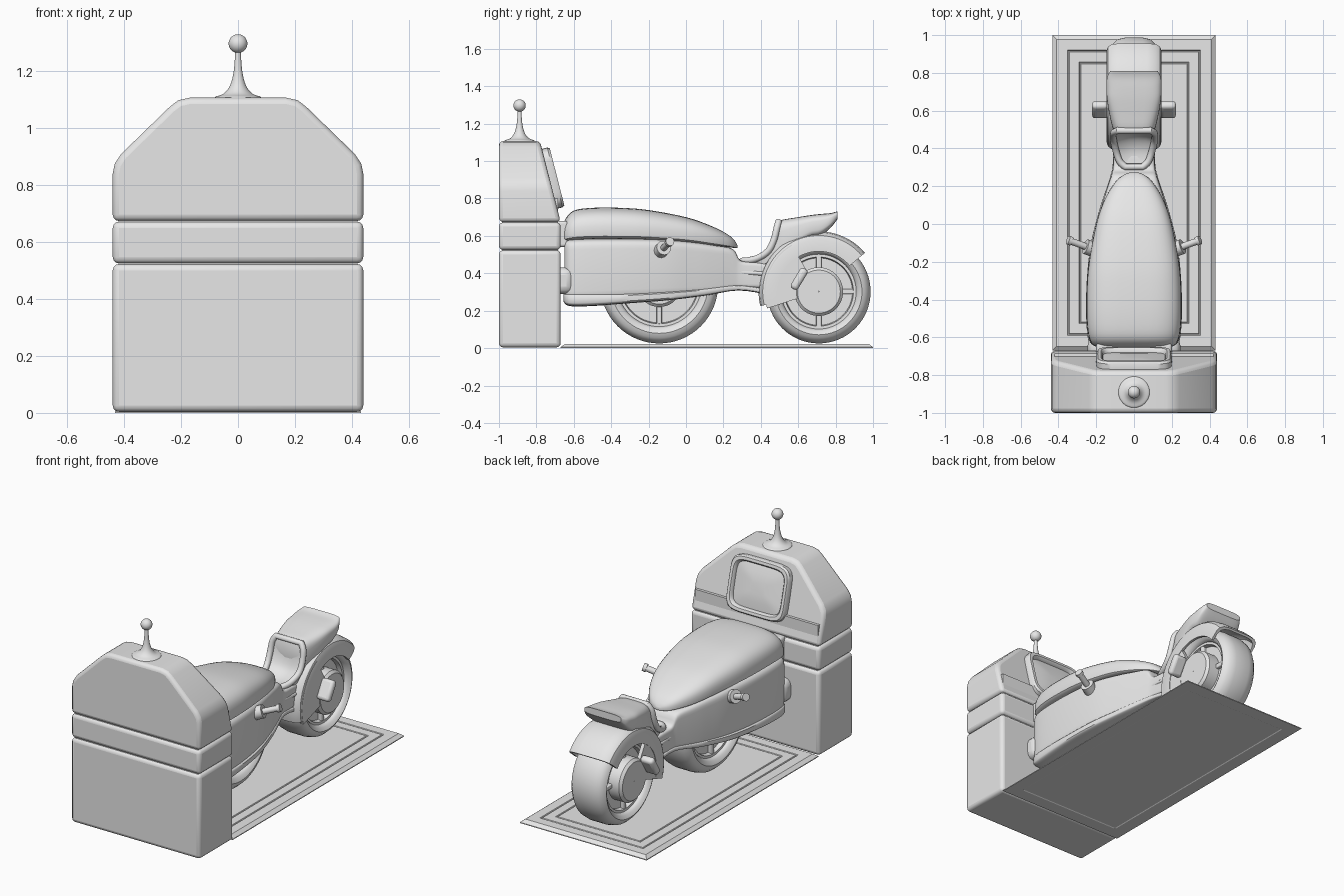
import bpy, bmesh, math
from mathutils import Vector, Matrix

if "Cube" in bpy.data.objects:
    bpy.data.objects.remove(bpy.data.objects["Cube"])

grey = bpy.data.materials.new("plain_grey")
grey.diffuse_color = (0.8, 0.8, 0.8, 1)
grey.use_nodes = True
grey.node_tree.nodes["Principled BSDF"].inputs["Base Color"].default_value = grey.diffuse_color


def finish(ob, angle=35):
    ob.data.materials.append(grey)
    bpy.ops.object.select_all(action='DESELECT')
    ob.select_set(True)
    bpy.context.view_layer.objects.active = ob
    bpy.ops.object.shade_smooth_by_angle(angle=math.radians(angle))
    return ob


def skin(name, rings, closed=False, bevel=0, angle=35):
    """Bridge equal-length rings of points into one solid."""
    bm = bmesh.new()
    vs = [[bm.verts.new(p) for p in r] for r in rings]
    n = len(vs[0])
    for i in range(len(vs) if closed else len(vs) - 1):
        a, b = vs[i], vs[(i + 1) % len(vs)]
        for j in range(n):
            k = (j + 1) % n
            bm.faces.new((a[j], a[k], b[k], b[j]))
    if not closed:
        bm.faces.new(vs[0])
        bm.faces.new(vs[-1])
    bmesh.ops.recalc_face_normals(bm, faces=bm.faces)
    me = bpy.data.meshes.new(name)
    bm.to_mesh(me)
    bm.free()
    ob = bpy.data.objects.new(name, me)
    bpy.context.collection.objects.link(ob)
    finish(ob, angle)
    if bevel:
        m = ob.modifiers.new("bevel", 'BEVEL')
        m.width, m.segments, m.limit_method = bevel, 3, 'ANGLE'
        m.angle_limit = math.radians(30)
        m.harden_normals = False
    return ob


def box(name, c, s, bevel=0.01, rot=None):
    rot = rot or Matrix.Identity(3)
    rings = [[Vector(c) + rot @ Vector((x * s[0], y * s[1], z * s[2]))
              for x, y in ((-.5, -.5), (.5, -.5), (.5, .5), (-.5, .5))] for z in (-.5, .5)]
    return skin(name, rings, bevel=bevel)


def spw(v, p):
    return math.copysign(abs(v) ** p, v)


def smooth(pts, steps=4):
    """Catmull-Rom resampling of a list of tuples."""
    P = [Vector(p) for p in pts]
    out = []
    for i in range(len(P) - 1):
        a, b, c, d = P[max(i - 1, 0)], P[i], P[i + 1], P[min(i + 2, len(P) - 1)]
        for k in range(steps):
            t = k / steps
            out.append(0.5 * (2 * b + (c - a) * t + (2 * a - 5 * b + 4 * c - d) * t * t
                              + (3 * b - a - 3 * c + d) * t ** 3))
    return out + [P[-1]]


def loft(name, stations, p=0.4, dome=False, n=40):
    """Stations (y, z0, z1, half width), superellipse sections along y."""
    rings = []
    for y, z0, z1, w in smooth([Vector(s) for s in stations]):
        ring = []
        for j in range(n):
            t = 2 * math.pi * j / n
            x, s = w * spw(math.cos(t), p), spw(math.sin(t), p)
            if dome:
                z = z0 + (z1 - z0) * (0.15 + (0.85 if s > 0 else 0.15) * s)
            else:
                z = (z0 + z1) / 2 + (z1 - z0) / 2 * s
            ring.append((x, y, z))
        rings.append(ring)
    return skin(name, rings)


def lathe_x(name, prof, cy, cz, a0=0, a1=360, n=64):
    """Revolve a closed (x, r) profile about an axis along x."""
    full = a1 - a0 == 360
    rings = []
    for i in range(n if full else n + 1):
        a = math.radians(a0 + (a1 - a0) * i / n)
        rings.append([(x, cy + r * math.cos(a), cz + r * math.sin(a)) for x, r in prof])
    return skin(name, rings, closed=full)


def tube(name, pts, r, cyclic=False):
    cu = bpy.data.curves.new(name, 'CURVE')
    cu.dimensions, cu.bevel_depth, cu.bevel_resolution, cu.use_fill_caps = '3D', r, 4, True
    sp = cu.splines.new('POLY')
    sp.points.add(len(pts) - 1)
    for q, p in zip(sp.points, pts):
        q.co = (*p, 1)
    sp.use_cyclic_u = cyclic
    ob = bpy.data.objects.new(name, cu)
    bpy.context.collection.objects.link(ob)
    bpy.context.view_layer.objects.active = ob
    bpy.ops.object.select_all(action='DESELECT')
    ob.select_set(True)
    bpy.ops.object.convert(target='MESH')
    return finish(bpy.context.object, 40)


# Cabinet: three stacked blocks, the top one with cut corners and a leaning face
def block(name, half, lean=0.0):
    prof = half + [(-x, z) for x, z in reversed(half)]
    z0 = half[0][1]
    skin(name, [[(x, -1, z) for x, z in prof],
                [(x, -0.67 - (z - z0) * lean, z) for x, z in prof]], bevel=0.022)


block("cabinet_base", [(.44, .004), (.44, .523)])
block("cabinet_band", [(.44, .525), (.44, .672)])
block("cabinet_top", [(.44, .674), (.44, .84), (.433, .875), (.41, .91),
                      (.24, 1.075), (.21, 1.098), (.17, 1.107)], 0.255)
box("cabinet_core", (0, -.835, .55), (.84, .30, .5), 0)

# Screen with raised frame on the leaning face
up, nrm = Vector((0, -.255, 1)).normalized(), Vector((0, 1, .255)).normalized()
mid = Vector((0, -.73, .905))
rings = []
for hx, hz, d in ((.2, .165, -.01), (.2, .165, .03), (.192, .157, .042), (.175, .14, .042),
                  (.168, .133, .034), (.165, .13, .018), (.11, .085, .026), (.05, .04, .03)):
    rings.append([mid + Vector((hx * spw(math.cos(t), .36), 0, 0)) + up * hz * spw(math.sin(t), .36)
                  + nrm * d for t in [2 * math.pi * j / 48 for j in range(48)]])
skin("screen", rings)

# Antenna: flared stem and ball
rings = []
for r, z in smooth([(.082, 1.1), (.08, 1.11), (.05, 1.122), (.028, 1.15), (.015, 1.2), (.009, 1.28)]):
    rings.append([(r * math.cos(2 * math.pi * j / 32), -.89 + r * math.sin(2 * math.pi * j / 32), z)
                  for j in range(32)])
skin("antenna_stem", rings)
bpy.ops.mesh.primitive_uv_sphere_add(segments=32, ring_count=16, radius=.033, location=(0, -.89, 1.297))
bpy.context.object.name = "antenna_ball"
finish(bpy.context.object)

# Floor plate with two engraved outlines
rings = []
for i, z in ((.085, .003), (.08, 0), (0, 0), (0, .005), (.022, .022), (.08, .022), (.083, .018),
             (.087, .018), (.09, .022), (.142, .022), (.145, .018), (.149, .018), (.152, .022)):
    hx, hy = .432 - i, .835 - i
    rings.append([(sx * hx, .165 + sy * hy, z) for sx, sy in ((-1, -1), (1, -1), (1, 1), (-1, 1))])
skin("floor_plate", rings, angle=15)

# Mounts between the cabinet and the bike
box("lower_mount", (0, -.655, .36), (.49, .11, .14), .04)
box("upper_mount", (0, -.66, .61), (.4, .06, .14), .015)

# Bike body, tank cover and lower trim
loft("body", [(-.65, .26, .57, .20), (-.62, .25, .58, .235), (-.5, .25, .585, .248),
              (-.3, .26, .585, .244), (-.1, .27, .58, .222), (.05, .28, .565, .185),
              (.15, .29, .55, .155), (.25, .31, .53, .122), (.29, .32, .47, .112),
              (.36, .32, .46, .107), (.48, .32, .45, .10)], .22)
loft("tank", [(-.655, .59, .65, .17), (-.645, .572, .69, .21), (-.6, .575, .735, .238),
              (-.5, .58, .75, .25), (-.35, .58, .75, .25), (-.2, .577, .738, .238),
              (0, .565, .70, .20), (.13, .55, .655, .155), (.22, .54, .61, .10),
              (.26, .535, .575, .055), (.275, .535, .55, .015)], .62, True)
loft("lower_trim", [(-.655, .25, .29, .19), (-.625, .225, .295, .238), (-.5, .225, .295, .253),
                    (-.3, .24, .295, .25), (-.1, .255, .305, .228), (.1, .28, .32, .176),
                    (.28, .308, .338, .118), (.44, .285, .315, .105)], .35)
tube("neck_bar", [(-.1, .29, .405), (-.1, .48, .395)], .012)
tube("neck_bar", [(.1, .29, .405), (.1, .48, .395)], .012)


# Wheels: tyre, rim dish, spokes and hub
def wheel(name, cy, cz, R, rim, w, hub, hub_w):
    half = [(.75 * w, rim), (.9 * w, rim + .012), (w, rim + .4 * (R - rim)), (.93 * w, R - .03),
            (.75 * w, R - .01), (.4 * w, R)]
    lathe_x(name + "_tyre", half + [(-x, r) for x, r in reversed(half)], cy, cz)
    lathe_x(name + "_rim", [(.5 * w, .02), (.5 * w, rim - .02), (.72 * w, rim - .015), (.72 * w, rim + .01),
                            (-.72 * w, rim + .01), (-.72 * w, rim - .015), (-.5 * w, rim - .02),
                            (-.5 * w, .02)], cy, cz)
    for a in (0, math.pi / 2):
        box(name + "_spokes", (0, cy, cz), (1.4 * w, .028, 2 * rim), .006, Matrix.Rotation(a, 3, 'X'))
    lathe_x(name + "_hub", [(hub_w, .002), (hub_w, hub - .015), (hub_w - .015, hub),
                            (-hub_w + .015, hub), (-hub_w, hub - .015), (-hub_w, .002)], cy, cz)


wheel("steer_wheel", -.143, .34, .315, .225, .12, .12, .12)
wheel("tail_wheel", .71, .302, .277, .20, .118, .13, .145)

# Tail fender and its side plates
half = [(.145, .215), (.145, .275), (.137, .3), (.115, .316), (.07, .322)]
inner = [(x - .015 if x > .08 else x, r - (0 if r < .22 else .014)) for x, r in half]
lathe_x("fender", half + [(-x, r) for x, r in reversed(half)]
        + [(-x, r) for x, r in inner] + inner[::-1], .71, .302, 40, 194, 40)
for s in (-1, 1):
    lathe_x("fender_side", [(s * .12, .12), (s * .142, .12), (s * .142, .29), (s * .12, .29)],
            .71, .302, 120, 198, 24)
    # Foot pegs
    box("foot_peg", (s * .18, .605, .37), (.085, .045, .125), .018, Matrix.Rotation(math.radians(-31), 3, 'X'))
    # Handle grips
    a, b = Vector((s * .2, -.14, .515)), Vector((s * .35, -.085, .57))
    tube("handle_socket", [a, a.lerp(b, .38)], .04)
    tube("handle_grip", [a, b], .018)
    tube("handle_end", [a.lerp(b, .88), b], .024)

# Seat cowl
loft("seat_cowl", [(.485, .52, .66, .10), (.505, .48, .683, .112), (.58, .53, .697, .13),
                   (.66, .585, .71, .143), (.72, .60, .717, .146), (.775, .645, .722, .143),
                   (.81, .69, .732, .125)], .5)

# Seat pad: curved scoop with a padded rim
path = smooth([(.495, .675, .085), (.485, .64, .105), (.47, .58, .11), (.44, .52, .108),
               (.385, .482, .095), (.33, .468, .075), (.302, .466, .045)])
rings = []
for i, (y, z, w) in enumerate(path):
    k = math.sin(math.pi * i / (len(path) - 1)) * .03
    top = [(w * u, y + k * (1 - u * u) * .6, z - k * (1 - u * u) * .6) for u in (-1, -.6, -.2, .2, .6, 1)]
    rings.append(top + [(x, Y + .03, Z - .035) for x, Y, Z in reversed(top)])
skin("seat_pad", rings)
rim = [(w, y, z) for y, z, w in path]
tube("seat_rim", rim + [(-x, y, z) for x, y, z in reversed(rim)], .018, True)
